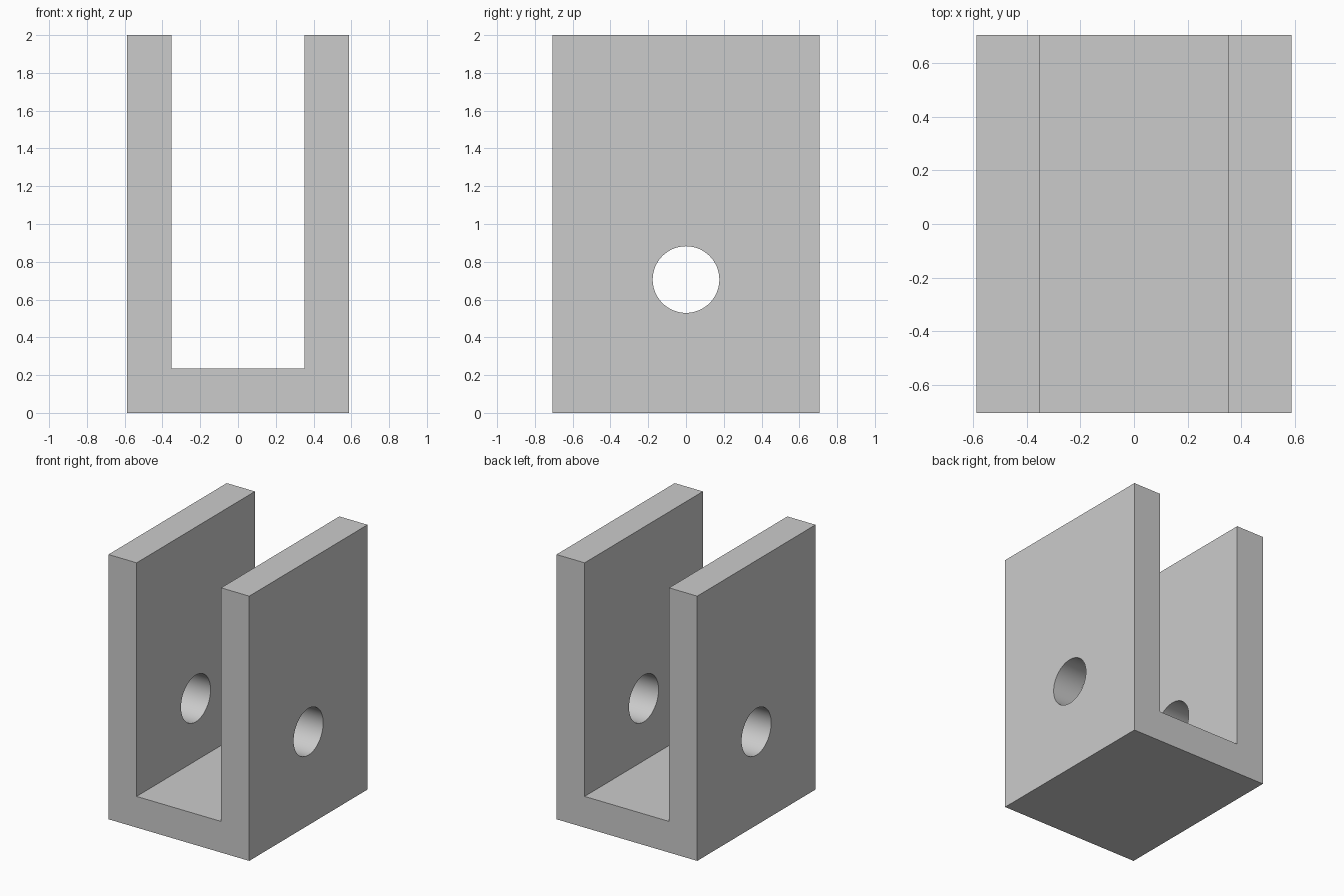
import bpy
import bmesh
from math import radians
from mathutils import Matrix

if "Cube" in bpy.data.objects:
    bpy.data.objects.remove(bpy.data.objects["Cube"], do_unlink=True)

U = 2 / 17                       # base module: bracket is 10 x 12 x 17 modules
HALF_W, HALF_D, HEIGHT, WALL = 5 * U, 6 * U, 17 * U, 2 * U
HOLE_R, HOLE_Z = 1.5 * U, 6 * U

grey = bpy.data.materials.new("plain grey")
grey.use_nodes = True
colour = (0.6, 0.6, 0.6, 1)
grey.diffuse_color = colour
grey.node_tree.nodes["Principled BSDF"].inputs["Base Color"].default_value = colour


def add_object(name, bm):
    bmesh.ops.recalc_face_normals(bm, faces=bm.faces)
    mesh = bpy.data.meshes.new(name)
    bm.to_mesh(mesh)
    bm.free()
    mesh.materials.append(grey)
    obj = bpy.data.objects.new(name, mesh)
    bpy.context.collection.objects.link(obj)
    return obj


# U-shaped bracket: half profile mirrored, then extruded front to back
half = [(HALF_W, 0), (HALF_W, HEIGHT), (HALF_W - WALL, HEIGHT), (HALF_W - WALL, WALL)]
profile = half + [(-x, z) for x, z in reversed(half)]
bm = bmesh.new()
face = bm.faces.new([bm.verts.new((x, -HALF_D, z)) for x, z in profile])
side = bmesh.ops.extrude_face_region(bm, geom=[face])["geom"]
bmesh.ops.translate(bm, vec=(0, 2 * HALF_D, 0),
                    verts=[v for v in side if isinstance(v, bmesh.types.BMVert)])
bracket = add_object("clevis_bracket", bm)

# Cross-pin hole through both walls
bm = bmesh.new()
bmesh.ops.create_cone(bm, cap_ends=True, segments=64, radius1=HOLE_R, radius2=HOLE_R,
                      depth=4 * HALF_W,
                      matrix=Matrix.Translation((0, 0, HOLE_Z)) @ Matrix.Rotation(radians(90), 4, "Y"))
cutter = add_object("pin_hole_cutter", bm)

cut = bracket.modifiers.new("pin hole", "BOOLEAN")
cut.operation = "DIFFERENCE"
cut.solver = "EXACT"
cut.object = cutter

# Bake the hole, drop the cutter, smooth only the bore
bpy.ops.object.select_all(action="DESELECT")
bracket.select_set(True)
bpy.context.view_layer.objects.active = bracket
bpy.ops.object.modifier_apply(modifier=cut.name)
bpy.data.objects.remove(cutter, do_unlink=True)
bpy.ops.object.shade_smooth_by_angle(angle=radians(30))
